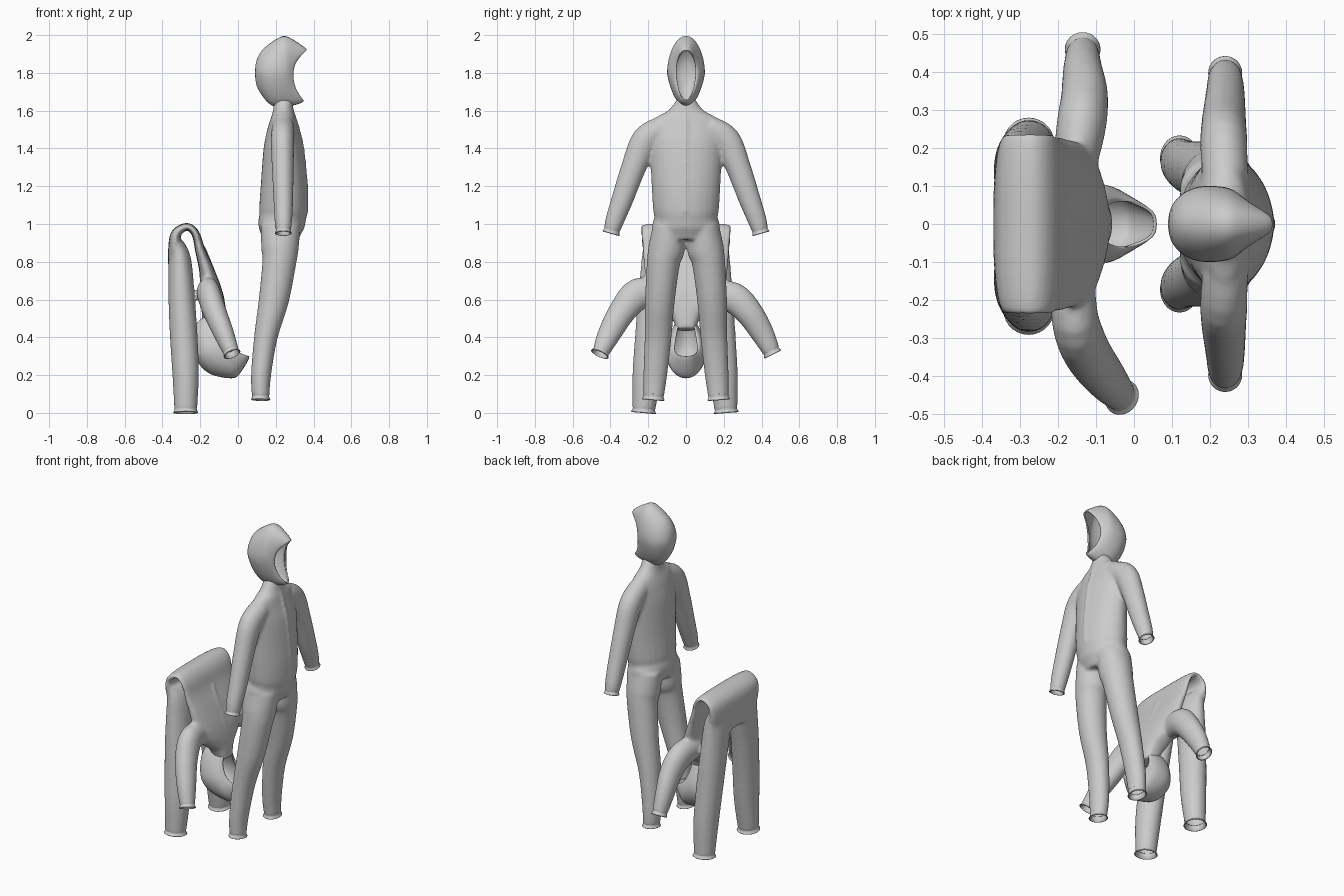
import bpy, bmesh, math
from mathutils import Vector, Matrix

if "Cube" in bpy.data.objects:
    bpy.data.objects.remove(bpy.data.objects["Cube"])

X, Y = Vector((1, 0, 0)), Vector((0, 1, 0))
N = 28


def spline(rows, steps=4):
    """Catmull-Rom through rows of numbers."""
    out = []
    for i in range(len(rows) - 1):
        p = [rows[max(i - 1, 0)], rows[i], rows[i + 1], rows[min(i + 2, len(rows) - 1)]]
        for s in range(steps):
            t = s / steps
            out.append([0.5 * (2 * b + (c - a) * t + (2 * a - 5 * b + 4 * c - d) * t * t
                               + (3 * b - a - 3 * c + d) * t ** 3) for a, b, c, d in zip(*p)])
    return out + [list(rows[-1])]


def add_rings(bm, rings, cap_start=True, cap_end=True):
    vs = [[bm.verts.new(p) for p in r] for r in rings]
    faces = []
    for a, b in zip(vs, vs[1:]):
        n = len(a)
        faces += [bm.faces.new((a[i], a[(i + 1) % n], b[(i + 1) % n], b[i])) for i in range(n)]
    if cap_start:
        faces.append(bm.faces.new(vs[0]))
    if cap_end:
        faces.append(bm.faces.new(vs[-1]))
    bmesh.ops.recalc_face_normals(bm, faces=faces)


def spow(q, p):
    return math.copysign(abs(q) ** p, q)


def loft(bm, rows, u=X, power=1.0, caps=True):
    """Tube through rows (x, y, z, radius along u, radius across)."""
    rows = spline(rows)
    cs = [Vector(r[:3]) for r in rows]
    rings = []
    for i, r in enumerate(rows):
        t = (cs[min(i + 1, len(cs) - 1)] - cs[max(i - 1, 0)]).normalized()
        v = t.cross(u).normalized()
        w = v.cross(t)
        ring = []
        for k in range(N):
            a = 2 * math.pi * k / N
            ring.append(cs[i] + w * spow(math.cos(a), power) * r[3] + v * spow(math.sin(a), power) * r[4])
        rings.append(ring)
    add_rings(bm, rings, caps, caps)


def to_object(bm, name):
    me = bpy.data.meshes.new(name)
    bm.to_mesh(me)
    bm.free()
    ob = bpy.data.objects.new(name, me)
    bpy.context.collection.objects.link(ob)
    me.shade_smooth()
    return ob


def cuff(name, p, d, r):
    bm = bmesh.new()
    rows = [(*(p + d * k), r[0] * f, r[1] * f) for k, f in ((-.022, 1.0), (-.006, .98), (.01, 1.12))]
    loft(bm, rows, caps=False)
    m = to_object(bm, name).modifiers.new("thickness", 'SOLIDIFY')
    m.thickness = .006


def suit(name, torso, power, limbs, zipper):
    """Fuse torso and limbs into one cloth skin, then open the limb ends."""
    bm = bmesh.new()
    loft(bm, torso, Y, power)
    loft(bm, zipper, Y)
    for _, rows in limbs:
        loft(bm, rows)
    ob = to_object(bm, name)
    m = ob.modifiers.new("fuse", 'REMESH')
    m.mode, m.voxel_size = 'VOXEL', .009
    m = ob.modifiers.new("soften", 'SMOOTH')
    m.factor, m.iterations = .5, 8
    dg = bpy.context.evaluated_depsgraph_get()
    me = bpy.data.meshes.new_from_object(ob.evaluated_get(dg))
    ob.modifiers.clear()
    ob.data = me
    bm = bmesh.new()
    bm.from_mesh(me)
    for label, rows in limbs:
        p = Vector(rows[-1][:3])
        d = (p - Vector(rows[-2][:3])).normalized()
        gone = [f for f in bm.faces if (f.calc_center_median() - p).length < .11
                and (f.calc_center_median() - p).dot(d) > -.008]
        bmesh.ops.delete(bm, geom=gone, context='FACES')
        cuff(name + "_" + label, p, d, rows[-1][3:])
    bm.to_mesh(me)
    bm.free()
    me.shade_smooth()


def mirror(rows):
    return [(x, -y, z, a, b) for x, y, z, a, b in rows]


def hood(name, matrix, flare):
    """Rings from the back of the head to the face opening."""
    # x, centre z, half height, half width, forward sweep of top and bottom
    rows = spline([(.090, 1.80, .01, .01, 0), (.098, 1.80, .065, .045, 0), (.125, 1.80, .117, .078, 0),
                   (.165, 1.795, .158, .097, 0), (.21, 1.80, .183, .10, 0), (.25, 1.807, .188, .094, .0),
                   (.275, 1.80, .172, .08, .022), (.293, 1.79, .148, .062, .05), (.29, 1.787, .134, .05, .067)], 3)
    rings = []
    for i, (x, zc, hz, hy, sweep) in enumerate(rows):
        f = i / (len(rows) - 1)
        ring = []
        for k in range(36):
            a = 2 * math.pi * k / 36
            s = math.sin(a)
            taper = 1 - .1 * max(s, 0) ** 2 - .25 * max(-s, 0)      # narrow towards the neck
            wide = 1 + flare * f ** 3 * max(s, 0)                   # slack brow
            y = hy * spow(math.cos(a), 1 - .3 * f ** 2) * taper * wide
            ring.append(matrix @ Vector((x + sweep * s * s * (1 + .12 * s), y, zc + hz * s)))
        rings.append(ring)
    bm = bmesh.new()
    add_rings(bm, rings, True, False)
    m = to_object(bm, name).modifiers.new("thickness", 'SOLIDIFY')
    m.thickness, m.offset = .008, -1


# standing suit
torso = [(.225, 0, .92, .15, .095), (.228, 0, .985, .18, .121), (.236, 0, 1.035, .168, .124),
         (.24, 0, 1.08, .175, .128), (.243, 0, 1.2, .182, .123), (.24, 0, 1.4, .192, .105),
         (.238, 0, 1.5, .19, .083), (.24, 0, 1.56, .165, .066), (.24, 0, 1.6, .095, .055),
         (.24, 0, 1.66, .048, .048)]
leg = [(.225, .09, .99, .105, .085), (.222, .103, .87, .099, .097), (.219, .119, .8, .09, .088),
       (.19, .138, .6, .08, .079), (.147, .148, .4, .062, .071), (.122, .163, .2, .053, .063),
       (.12, .172, .08, .046, .054)]
arm = [(.24, .12, 1.51, .06, .065), (.236, .213, 1.445, .062, .075), (.237, .277, 1.30, .058, .066),
       (.24, .337, 1.13, .052, .058), (.24, .377, 1.02, .047, .05), (.24, .394, .96, .04, .042)]
zipper = [(.287, 0, 1.6, .011, .01), (.32, 0, 1.5, .011, .01), (.342, 0, 1.4, .011, .01),
          (.362, 0, 1.2, .011, .01), (.364, 0, 1.06, .011, .01)]
suit("standing_suit", torso, 1.06, [("left_ankle_cuff", leg), ("right_ankle_cuff", mirror(leg)),
                                  ("left_wrist_cuff", arm), ("right_wrist_cuff", mirror(arm))], zipper)
hood("standing_hood", Matrix(), .1)

# suit folded backwards over a rail
torso = [(-.310, 0, .77, .20, .06), (-.330, 0, .87, .23, .04), (-.327, 0, .95, .238, .027),
         (-.27, 0, .986, .24, .02), (-.225, 0, .95, .238, .021), (-.20, 0, .86, .23, .027),
         (-.165, 0, .75, .22, .04), (-.145, 0, .65, .205, .058), (-.13, 0, .57, .15, .062),
         (-.115, 0, .51, .08, .055), (-.10, 0, .44, .05, .045)]
leg = [(-.322, .125, .90, .035, .10), (-.308, .125, .81, .06, .108), (-.298, .155, .6, .07, .095),
       (-.287, .178, .4, .073, .085), (-.277, .197, .2, .07, .077), (-.277, .212, .012, .06, .06)]
leg_r = [(x, -y - .012 * (1 - z), z, a, b) for x, y, z, a, b in leg]
arm_l = [(-.16, .13, .63, .055, .07), (-.14, .25, .61, .065, .082), (-.13, .335, .53, .062, .073),
         (-.135, .405, .42, .052, .062), (-.135, .455, .32, .042, .045)]
arm_r = [(-.16, -.13, .63, .055, .07), (-.155, -.25, .63, .062, .085), (-.125, -.335, .54, .062, .073),
         (-.075, -.405, .42, .054, .062), (-.035, -.452, .32, .042, .045)]
zipper = [(-.178, 0, .87, .011, .01), (-.134, 0, .76, .011, .01), (-.096, 0, .66, .011, .01),
          (-.077, 0, .58, .011, .01)]
suit("draped_suit", torso, .7, [("left_ankle_cuff", leg), ("right_ankle_cuff", leg_r),
                               ("left_wrist_cuff", arm_l), ("right_wrist_cuff", arm_r)], zipper)
brow = Vector((.365, 0, 1.92))
hood("draped_hood", Matrix.Translation((.06, 0, .30)) @ Matrix.Rotation(math.radians(-25), 4, 'Y')
     @ Matrix.Diagonal((.95, 1.08, -.95, 1)) @ Matrix.Translation(-brow), .5)
